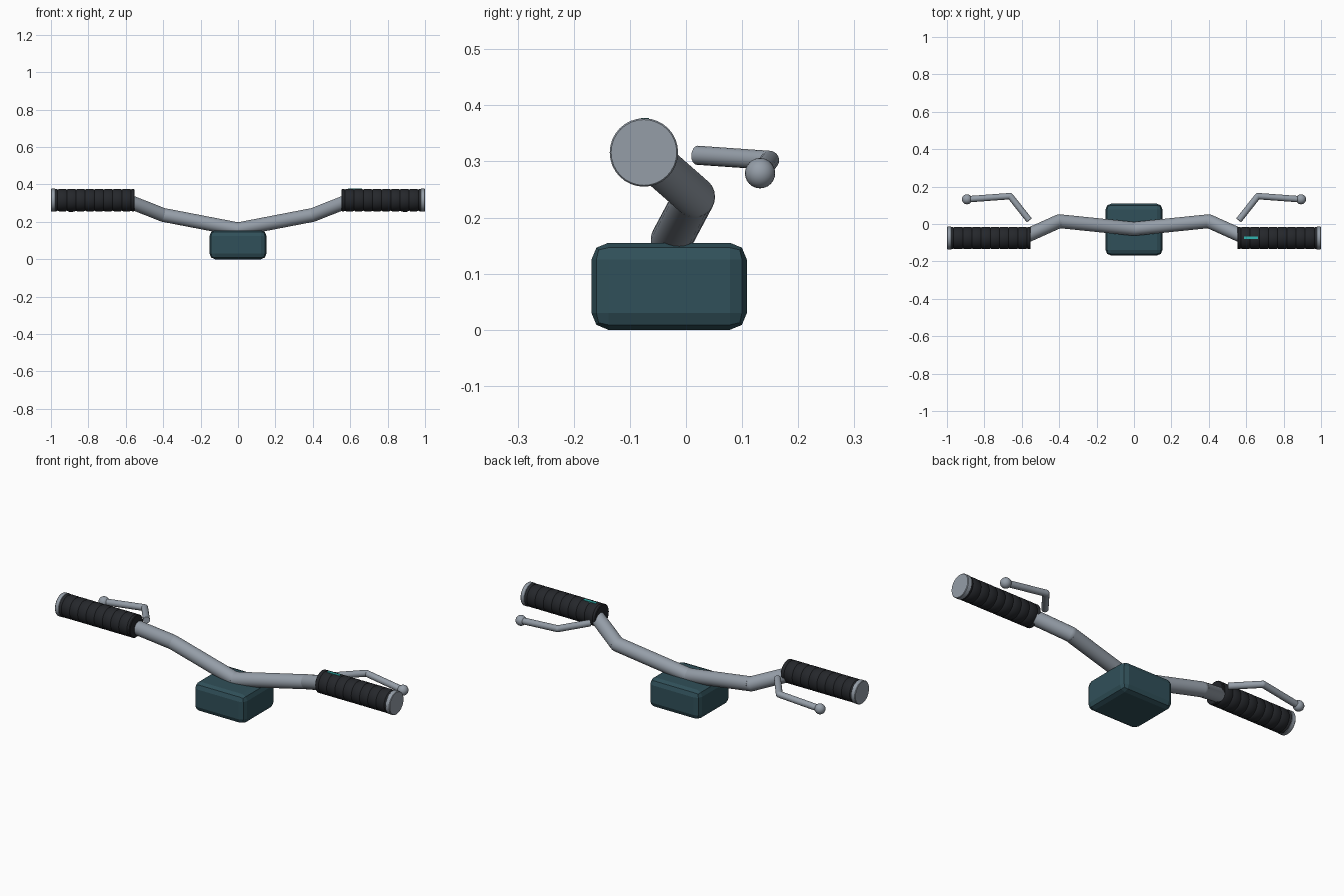
import bpy, bmesh, math
from mathutils import Vector, Matrix

if "Cube" in bpy.data.objects:
    bpy.data.objects.remove(bpy.data.objects["Cube"])


def material(name, rgb):
    m = bpy.data.materials.new(name)
    m.diffuse_color = (*rgb, 1)
    m.use_nodes = True
    m.node_tree.nodes["Principled BSDF"].inputs["Base Color"].default_value = m.diffuse_color
    return m


METAL = material("metal", (0.30, 0.34, 0.39))
RUBBER = material("rubber", (0.018, 0.02, 0.024))
TEAL = material("dark_teal", (0.03, 0.08, 0.10))
MARK = material("bright_teal", (0.03, 0.45, 0.42))


def finish(name, bm, mat, angle=35):
    bmesh.ops.recalc_face_normals(bm, faces=bm.faces)
    me = bpy.data.meshes.new(name)
    bm.to_mesh(me)
    bm.free()
    ob = bpy.data.objects.new(name, me)
    bpy.context.collection.objects.link(ob)
    me.materials.append(mat)
    if angle:
        bpy.ops.object.select_all(action='DESELECT')
        bpy.context.view_layer.objects.active = ob
        ob.select_set(True)
        bpy.ops.object.shade_smooth_by_angle(angle=math.radians(angle))
    return ob


def tube(name, points, r, mat, sides=24):
    """Straight cylinders along a path with ball joints at the bends."""
    bm = bmesh.new()
    pts = [Vector(p) for p in points]
    for a, b in zip(pts, pts[1:]):
        d = b - a
        mx = Matrix.Translation((a + b) / 2) @ d.to_track_quat('Z', 'Y').to_matrix().to_4x4()
        bmesh.ops.create_cone(bm, cap_ends=True, segments=sides, radius1=r, radius2=r,
                              depth=d.length, matrix=mx)
    for p in pts[1:-1]:
        bmesh.ops.create_uvsphere(bm, u_segments=sides, v_segments=12, radius=r * 0.995,
                                  matrix=Matrix.Translation(p))
    return finish(name, bm, mat)


def lathe_x(name, profile, y, z, mat, sides=32):
    """Turn (x, radius) pairs around a line parallel to x."""
    bm = bmesh.new()
    rings = []
    for x, r in profile:
        rings.append([bm.verts.new((x, y + r * math.cos(2 * math.pi * i / sides),
                                    z + r * math.sin(2 * math.pi * i / sides)))
                      for i in range(sides)])
    for a, b in zip(rings, rings[1:]):
        for i in range(sides):
            j = (i + 1) % sides
            bm.faces.new((a[i], a[j], b[j], b[i]))
    bm.faces.new(rings[0])
    bm.faces.new(rings[-1])
    return finish(name, bm, mat)


def box(name, centre, size, mat, bevel=0, segs=2):
    bm = bmesh.new()
    bmesh.ops.create_cube(bm, size=1, matrix=Matrix.Translation(centre)
                          @ Matrix.Diagonal((*size, 1)))
    if bevel:
        bmesh.ops.bevel(bm, geom=bm.edges[:], offset=bevel, segments=segs,
                        profile=0.5, affect='EDGES')
    return finish(name, bm, mat, 0)


GY, GZ = -0.075, 0.316  # grip axis

# stem block under the bar
box("stem_clamp", (0, -0.03, 0.0775), (0.304, 0.277, 0.155), TEAL, 0.03, 2)

# bent handlebar, running through both grips
half = [(0.4, 0.015, 0.237), (0.6, GY, GZ), (0.98, GY, GZ)]
path = [(-x, y, z) for x, y, z in reversed(half)] + [(0, -0.026, 0.16)] + half
tube("handlebar", path, 0.037, METAL)

# ribbed grip profile: rounded ribs separated by narrow grooves
grip = [(0.553, 0.056), (0.556, 0.0595)]
for k in range(9):
    g = 0.572 + 0.049 * k
    grip += [(g - 0.006, 0.0595), (g, 0.056), (g + 0.006, 0.0595)]
grip.append((0.979, 0.0595))
cap = [(0.976, 0.059), (0.978, 0.061), (0.997, 0.061), (1.0, 0.0585)]

for s, side in ((-1, "left"), (1, "right")):
    lathe_x(side + "_grip", [(s * x, r) for x, r in grip], GY, GZ, RUBBER)
    lathe_x(side + "_end_cap", [(s * x, r) for x, r in cap], GY, GZ, METAL)
    # brake lever with ball tip
    lever = [(0.56, 0.02, 0.311), (0.662, 0.149, 0.302), (0.893, 0.132, 0.279)]
    tube(side + "_lever", [(s * x, y, z) for x, y, z in lever], 0.017, METAL, 16)
    bm = bmesh.new()
    bmesh.ops.create_uvsphere(bm, u_segments=20, v_segments=12, radius=0.027,
                              matrix=Matrix.Translation((s * 0.893, 0.132, 0.279)))
    finish(side + "_lever_ball", bm, METAL)

# small indicator strip on the right grip
box("grip_marker", (0.625, -0.073, 0.372), (0.075, 0.015, 0.01), MARK)
